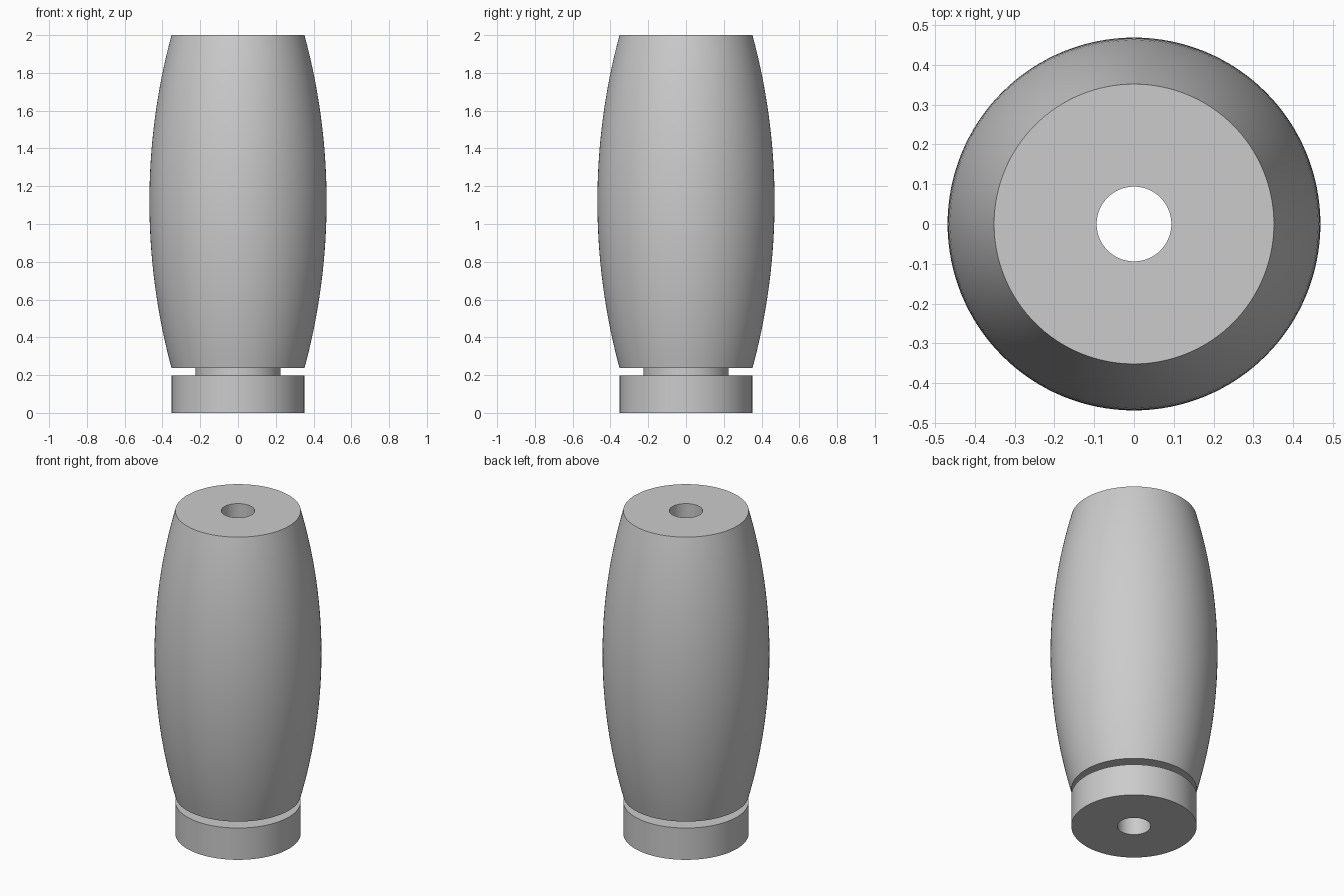
import bpy
import bmesh
import math
from mathutils import Vector

cube = bpy.data.objects.get("Cube")
if cube:
    bpy.data.objects.remove(cube, do_unlink=True)

# Main dimensions
BORE, NECK, RIM, BELLY = 0.094, 0.225, 0.352, 0.469
BASE_TOP, GRIP_BOTTOM, TOP = 0.197, 0.237, 2.0

grey = bpy.data.materials.new("light grey")
grey.use_nodes = True
colour = (0.6, 0.6, 0.6, 1)
grey.diffuse_color = colour
grey.node_tree.nodes["Principled BSDF"].inputs["Base Color"].default_value = colour


def lathe(name, profile, steps=128):
    """Revolve a closed (radius, height) profile about the z axis."""
    bm = bmesh.new()
    verts = [bm.verts.new((r, 0, z)) for r, z in profile]
    edges = [bm.edges.new((verts[i - 1], v)) for i, v in enumerate(verts)]
    bmesh.ops.spin(bm, geom=verts + edges, cent=Vector(), axis=(0, 0, 1),
                   angle=math.tau, steps=steps, use_merge=False)
    bmesh.ops.remove_doubles(bm, verts=bm.verts[:], dist=0.0001)
    bmesh.ops.recalc_face_normals(bm, faces=bm.faces[:])
    mesh = bpy.data.meshes.new(name)
    bm.to_mesh(mesh)
    bm.free()
    mesh.materials.append(grey)
    obj = bpy.data.objects.new(name, mesh)
    bpy.context.collection.objects.link(obj)
    bpy.ops.object.select_all(action='DESELECT')
    obj.select_set(True)
    bpy.context.view_layer.objects.active = obj
    bpy.ops.object.shade_smooth_by_angle(angle=math.radians(30))
    return obj


# Barrel side: a circular arc bulging from rim to belly and back
half = (TOP - GRIP_BOTTOM) / 2
sag = BELLY - RIM
radius = (half ** 2 + sag ** 2) / (2 * sag)
sweep = math.asin(half / radius)
SEGMENTS = 32
barrel = []
for i in range(SEGMENTS + 1):
    a = sweep * (2 * i / SEGMENTS - 1)
    barrel.append((BELLY - radius + radius * math.cos(a),
                   GRIP_BOTTOM + half + radius * math.sin(a)))

# Base collar, recessed neck, barrel grip and through bore in one turned piece
lathe("turned_handle", [
    (BORE, 0), (RIM, 0), (RIM, BASE_TOP),
    (NECK, BASE_TOP), (NECK, GRIP_BOTTOM),
    *barrel, (BORE, TOP),
])
